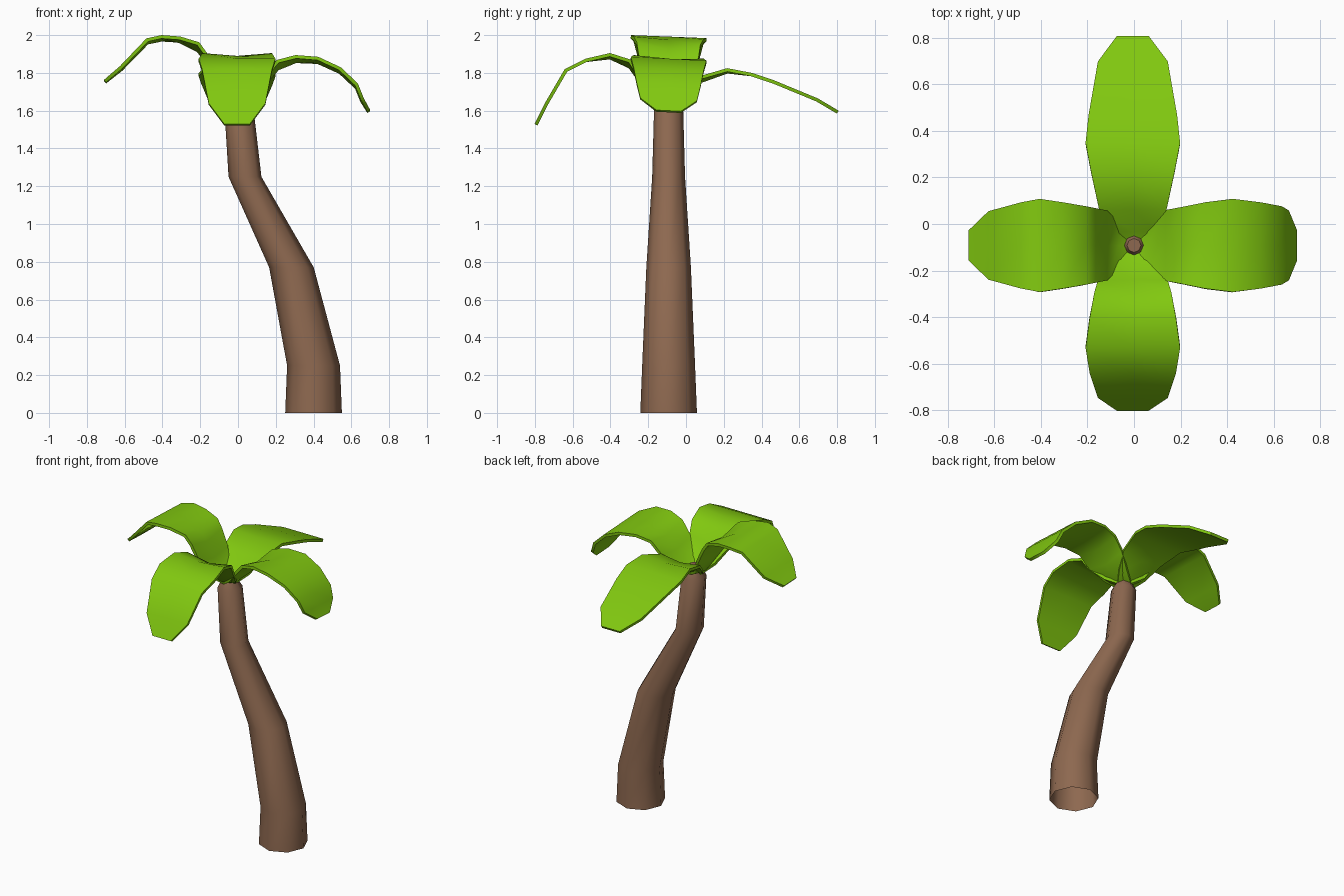
import bpy, bmesh, math
from mathutils import Vector

if "Cube" in bpy.data.objects:
    bpy.data.objects.remove(bpy.data.objects["Cube"])

CENTRE_Y = -0.092


def material(name, rgb):
    m = bpy.data.materials.new(name)
    m.diffuse_color = (*rgb, 1)
    m.use_nodes = True
    m.node_tree.nodes["Principled BSDF"].inputs["Base Color"].default_value = m.diffuse_color
    return m


bark = material("brown bark", (0.27, 0.14, 0.08))
green = material("leaf green", (0.22, 0.58, 0.005))


def make(name, bm, mat):
    bmesh.ops.recalc_face_normals(bm, faces=bm.faces[:])
    me = bpy.data.meshes.new(name)
    bm.to_mesh(me)
    bm.free()
    me.materials.append(mat)
    ob = bpy.data.objects.new(name, me)
    bpy.context.collection.objects.link(ob)
    bpy.ops.object.select_all(action='DESELECT')
    ob.select_set(True)
    bpy.context.view_layer.objects.active = ob
    bpy.ops.object.shade_smooth_by_angle(angle=math.radians(50))
    return ob


# Trunk: eight-sided rings (x, z, radius), open at the ground, narrow tip under the crown
def trunk(rings, sides=8):
    bm = bmesh.new()
    prev = None
    for x, z, r in rings:
        ring = [bm.verts.new((x + r * math.cos(2 * math.pi * i / sides),
                              CENTRE_Y + r * math.sin(2 * math.pi * i / sides), z))
                for i in range(sides)]
        if prev:
            for i in range(sides):
                j = (i + 1) % sides
                bm.faces.new((prev[i], prev[j], ring[j], ring[i]))
        prev = ring
    bm.faces.new(prev)
    return make("trunk", bm, bark)


trunk([(0.40, 0, 0.15), (0.40, 0.25, 0.14), (0.283, 0.77, 0.118),
       (0.037, 1.25, 0.087), (0.005, 1.61, 0.077), (0.0, 1.69, 0.03)])


# Frond: stations (distance out, edge height, half width, fold depth), bent along its length
def frond(name, angle, stations, tilt=0.0):
    out = Vector((math.cos(angle), math.sin(angle), 0))
    side = Vector((-out.y, out.x, 0))
    bm = bmesh.new()
    prev = None
    for r, z, w, fold in stations:
        row = []
        for s in (-1, 0, 1):
            p = Vector((-0.005, CENTRE_Y, z)) + out * r + side * (s * w)
            p.z += -fold * (s == 0) - tilt * p.y - tilt * 0.09
            row.append(bm.verts.new(p))
        if prev:
            for i in range(2):
                bm.faces.new((prev[i], prev[i + 1], row[i + 1], row[i]))
        prev = row
    bmesh.ops.recalc_face_normals(bm, faces=bm.faces[:])
    if sum(f.normal.z for f in bm.faces) < 0:
        bmesh.ops.reverse_faces(bm, faces=bm.faces[:])
    # give the sheet its thickness
    bmesh.ops.solidify(bm, geom=bm.faces[:], thickness=0.018)
    return make(name, bm, green)


base = [(-0.02, 1.65, 0.045, 0.01), (0.06, 1.70, 0.10, 0.02)]

frond("right_frond", 0, base + [
    (0.14, 1.78, 0.152, 0.03), (0.21, 1.86, 0.165, 0.03), (0.31, 1.885, 0.185, 0.015),
    (0.43, 1.875, 0.2, 0), (0.55, 1.82, 0.185, 0), (0.64, 1.735, 0.168, 0),
    (0.67, 1.66, 0.15, 0), (0.705, 1.6, 0.065, 0)], 0.05)

frond("back_frond", math.pi / 2, base + [
    (0.155, 1.78, 0.145, 0.02), (0.31, 1.825, 0.178, 0.01), (0.44, 1.80, 0.203, 0),
    (0.56, 1.76, 0.19, 0), (0.79, 1.665, 0.15, 0), (0.9, 1.6, 0.068, 0)])

frond("left_frond", math.pi, base + [
    (0.11, 1.80, 0.15, 0.03), (0.16, 1.90, 0.16, 0.03), (0.2, 1.955, 0.168, 0.03),
    (0.30, 1.985, 0.185, 0.01), (0.4, 1.992, 0.2, 0), (0.48, 1.975, 0.185, 0),
    (0.62, 1.83, 0.147, 0), (0.705, 1.76, 0.065, 0)], 0.04)

frond("front_frond", -math.pi / 2, base + [
    (0.15, 1.79, 0.15, 0.02), (0.2, 1.87, 0.165, 0.03), (0.31, 1.905, 0.185, 0.015),
    (0.44, 1.875, 0.203, 0), (0.55, 1.82, 0.185, 0), (0.655, 1.64, 0.15, 0),
    (0.71, 1.53, 0.068, 0)])
